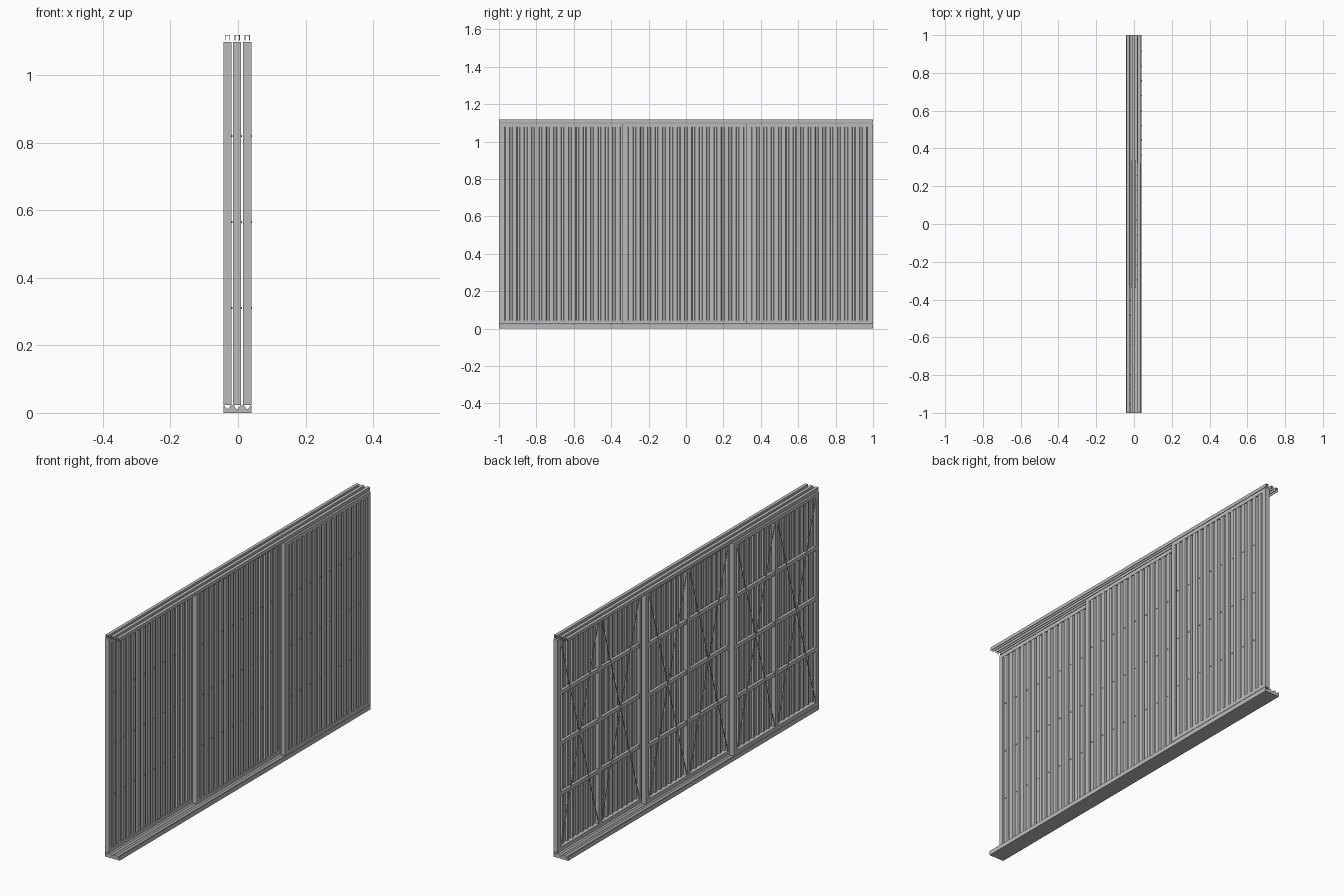
import bpy, bmesh, math
from mathutils import Vector, Matrix

if "Cube" in bpy.data.objects:
    bpy.data.objects.remove(bpy.data.objects["Cube"])


def material(name, v):
    m = bpy.data.materials.new(name)
    m.diffuse_color = (v, v, v, 1)
    m.use_nodes = True
    m.node_tree.nodes["Principled BSDF"].inputs["Base Color"].default_value = m.diffuse_color
    return m


GREY = material("plain grey", 0.5)


def finish(name, bm):
    bmesh.ops.recalc_face_normals(bm, faces=bm.faces)
    me = bpy.data.meshes.new(name)
    bm.to_mesh(me)
    bm.free()
    me.materials.append(GREY)
    ob = bpy.data.objects.new(name, me)
    bpy.context.collection.objects.link(ob)
    return ob


def add_box(bm, x0, x1, y0, y1, z0, z1):
    m = Matrix.Translation(((x0 + x1) / 2, (y0 + y1) / 2, (z0 + z1) / 2))
    bmesh.ops.create_cube(bm, size=1, matrix=m @ Matrix.Diagonal((x1 - x0, y1 - y0, z1 - z0, 1)))


def add_rod(bm, a, b, r, n=6):
    a, b = Vector(a), Vector(b)
    rot = (b - a).to_track_quat('Z', 'Y').to_matrix().to_4x4()
    bmesh.ops.create_cone(bm, cap_ends=True, segments=n, radius1=r, radius2=r,
                          depth=(b - a).length, matrix=Matrix.Translation((a + b) / 2) @ rot)


def add_prism(bm, pts, vec):
    face = bm.faces.new([bm.verts.new(p) for p in pts])
    ext = bmesh.ops.extrude_face_region(bm, geom=[face], use_keep_orig=True)
    moved = [g for g in ext["geom"] if isinstance(g, bmesh.types.BMVert)]
    bmesh.ops.translate(bm, verts=moved, vec=vec)


TRACKS = (-0.031, -0.0025, 0.0275)      # x centre of each sliding leaf
LEAVES = ((-1.0, -0.32), (-0.34, 0.34), (0.32, 1.0))
Z0, Z1 = 0.024, 1.097                   # leaf bottom and top
RAILS = (0.31, 0.565, 0.82)
HALF, EDGE = 0.012, 0.025               # half thickness, stile width
RIBS = 16

# floor track with three V grooves
bm = bmesh.new()
profile = [(-0.043, 0), (0.04, 0), (0.04, 0.022)]
for c in reversed(TRACKS):
    profile += [(c + 0.009, 0.022), (c + 0.007, 0.018), (c + 0.002, 0.012),
                (c - 0.002, 0.012), (c - 0.007, 0.018), (c - 0.009, 0.022)]
profile.append((-0.043, 0.022))
add_prism(bm, [(x, -1, z) for x, z in profile], (0, 2, 0))
finish("floor_track", bm)

# three upside-down U channels at the top
bm = bmesh.new()
for c in TRACKS:
    u = [(-0.008, 1.102), (-0.008, 1.119), (0.008, 1.119), (0.008, 1.102),
         (0.0055, 1.102), (0.0055, 1.1165), (-0.0055, 1.1165), (-0.0055, 1.102)]
    add_prism(bm, [(c + x, -1, z) for x, z in u], (0, 2, 0))
finish("top_channels", bm)

for i, (c, (y0, y1)) in enumerate(zip(TRACKS, LEAVES), 1):
    ym = (y0 + y1) / 2
    ya, yb, za, zb = y0 + EDGE, y1 - EDGE, Z0 + 0.02, Z1 - 0.02

    # outer frame of the leaf
    bm = bmesh.new()
    for a, b in ((y0, ya), (yb, y1)):
        add_box(bm, c - HALF, c + HALF, a, b, Z0, Z1)
    for a, b in ((Z0, za), (zb, Z1)):
        add_box(bm, c - HALF, c + HALF, ya, yb, a, b)
    finish(f"leaf_frame_{i}", bm)

    # middle post and cross rails behind the sheet
    bm = bmesh.new()
    add_box(bm, c - HALF, c + 0.003, ym - 0.01, ym + 0.01, za, zb)
    for z in RAILS:
        for a, b in ((ya, ym - 0.01), (ym + 0.01, yb)):
            add_box(bm, c - 0.011, c + 0.003, a, b, z - 0.01, z + 0.01)
    finish(f"leaf_rails_{i}", bm)

    # crossed tension rods in each half
    bm = bmesh.new()
    for a, b in ((ya, ym - 0.01), (ym + 0.01, yb)):
        add_rod(bm, (c - 0.010, a, za), (c - 0.010, b, zb), 0.002)
        add_rod(bm, (c - 0.010, a, zb), (c - 0.010, b, za), 0.002)
    finish(f"cross_rods_{i}", bm)

    # ribbed sheet, closed zigzag outline pulled upwards
    bm = bmesh.new()
    p = (yb - ya) / RIBS
    front = []
    for k in range(RIBS):
        y = ya + k * p
        front += [(0.004, y), (0.004, y + 0.14 * p), (0.011, y + 0.22 * p),
                  (0.011, y + 0.78 * p), (0.004, y + 0.86 * p)]
    front.append((0.004, yb))
    back = [(x - 0.001, y) for x, y in reversed(front)]
    add_prism(bm, [(c + x, y, za) for x, y in front + back], (0, 0, zb - za))
    finish(f"ribbed_sheet_{i}", bm)

    # screws on every second rib
    bm = bmesh.new()
    for k in range(0, RIBS, 2):
        for z in RAILS:
            y = ya + (k + 0.5) * p
            add_rod(bm, (c + 0.002, y, z), (c + 0.0145, y, z), 0.003, 8)
    finish(f"screws_{i}", bm)
